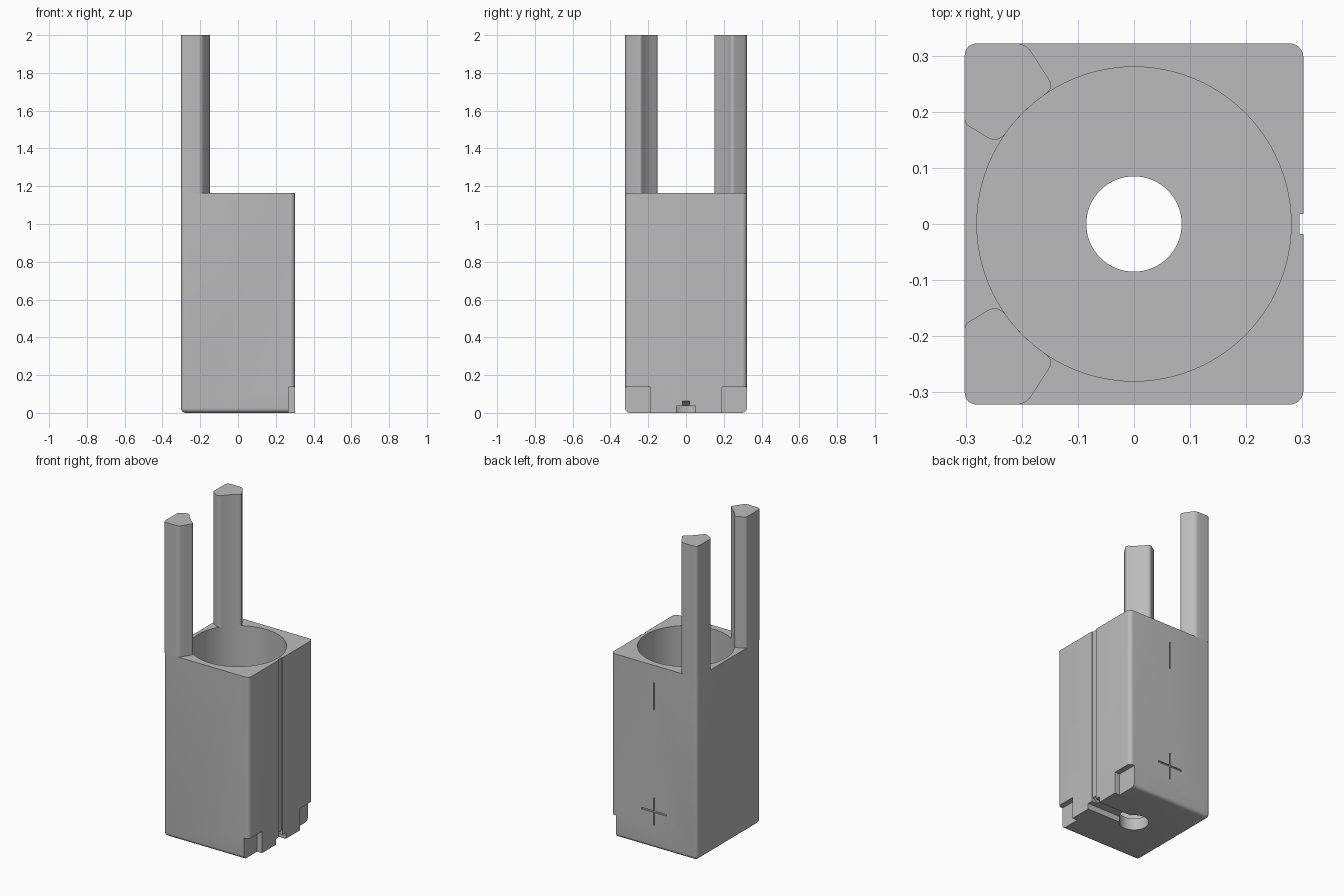
import bpy, bmesh
from math import cos, sin, radians
from mathutils import Vector

cube = bpy.data.objects.get("Cube")
if cube:
    bpy.data.objects.remove(cube, do_unlink=True)

W, D, BODY_H, TOTAL_H = 0.604, 0.644, 1.165, 2.0
BORE_R, HOLE_R, FLOOR, R = 0.28, 0.085, 0.075, 0.025
FACE_X, FACE_Y = W / 2, D / 2

grey = bpy.data.materials.new("plain grey")
grey.use_nodes = True
grey.diffuse_color = (0.5, 0.5, 0.5, 1)
grey.node_tree.nodes["Principled BSDF"].inputs["Base Color"].default_value = grey.diffuse_color


def finish(name, bm):
    bmesh.ops.recalc_face_normals(bm, faces=bm.faces)
    mesh = bpy.data.meshes.new(name)
    bm.to_mesh(mesh)
    bm.free()
    mesh.materials.append(grey)
    ob = bpy.data.objects.new(name, mesh)
    bpy.context.collection.objects.link(ob)
    return ob


def prism(name, points, offset):
    """Extrude a closed outline of 3D points along an offset."""
    bm = bmesh.new()
    face = bm.faces.new([bm.verts.new(p) for p in points])
    out = bmesh.ops.extrude_face_region(bm, geom=[face], use_keep_orig=True)
    bmesh.ops.translate(bm, vec=offset,
                        verts=[g for g in out["geom"] if isinstance(g, bmesh.types.BMVert)])
    return finish(name, bm)


def box(name, x0, x1, y0, y1, z0, z1):
    return prism(name, [(x0, y0, z0), (x1, y0, z0), (x1, y1, z0), (x0, y1, z0)], (0, 0, z1 - z0))


def cylinder(name, r, z0, z1, n=96):
    ring = [(r * cos(radians(360 * i / n)), r * sin(radians(360 * i / n)), z0) for i in range(n)]
    return prism(name, ring, (0, 0, z1 - z0))


def cut(target, cutter):
    mod = target.modifiers.new("cut", "BOOLEAN")
    mod.operation, mod.solver, mod.object = "DIFFERENCE", "EXACT", cutter
    bpy.context.view_layer.objects.active = target
    bpy.ops.object.modifier_apply(modifier=mod.name)
    bpy.data.objects.remove(cutter, do_unlink=True)


def smooth(ob):
    bpy.ops.object.select_all(action="DESELECT")
    ob.select_set(True)
    bpy.context.view_layer.objects.active = ob
    bpy.ops.object.shade_smooth_by_angle(angle=radians(30))


# Body: block with rounded uprights and three rounded lower edges
bm = bmesh.new()
bmesh.ops.create_cube(bm, size=1)
for v in bm.verts:
    v.co = Vector((v.co.x * W, v.co.y * D, (v.co.z + 0.5) * BODY_H))
rounded = []
for e in bm.edges:
    mid = (e.verts[0].co + e.verts[1].co) / 2
    upright = abs(mid.z - BODY_H / 2) < 0.01
    if upright or (mid.z < 0.01 and mid.x < FACE_X - 0.01):
        rounded.append(e)
bmesh.ops.bevel(bm, geom=rounded, offset=R, segments=6, profile=0.5, affect="EDGES")
body = finish("holder_body", bm)

# Cell bore and through hole in the floor
cut(body, cylinder("bore", BORE_R, FLOOR, BODY_H + 0.1))
cut(body, cylinder("floor_hole", HOLE_R, -0.1, FLOOR + 0.1, 64))

# Wire groove up the side, channel under the floor and ramp joining them
cut(body, box("groove", FACE_X - 0.007, 0.4, -0.018, 0.018, 0.03, BODY_H + 0.1))
cut(body, box("channel", 0, 0.4, -0.05, 0.05, -0.1, 0.037))
cut(body, prism("ramp", [(0.255, -0.018, 0.03), (0.31, -0.018, 0.03),
                         (0.31, -0.018, 0.068), (0.285, -0.018, 0.06)], (0, 0.036, 0)))

# Lower corner notches
for s in (-1, 1):
    y0, y1 = sorted((s * 0.19, s * 0.4))
    cut(body, box("notch", 0.267, 0.4, y0, y1, -0.1, 0.138))

# Engraved polarity marks on the back
T, Y0 = 0.005, FACE_Y - 0.007
cut(body, box("minus", -T, T, Y0, 0.4, 0.88, 1.055))
cut(body, box("plus_upright", -T, T, Y0, 0.4, 0.145, 0.32))
cut(body, box("plus_bar", -0.087, 0.087, Y0, 0.4, 0.233 - T, 0.233 + T))
smooth(body)


def rounded_corner(prev, corner, nxt, reach, n=6):
    """Curve points replacing a sharp corner."""
    p, c, q = Vector(prev), Vector(corner), Vector(nxt)
    a, b = c + (p - c).normalized() * reach, c + (q - c).normalized() * reach
    return [a * (1 - t) ** 2 + c * 2 * t * (1 - t) + b * t * t for t in (i / n for i in range(n + 1))]


# Posts: corner pillars whose inner side follows the bore
arc = [(BORE_R * cos(radians(a)), BORE_R * sin(radians(a))) for a in range(125, 146, 4)]
corners = [(-0.245, 0.144), (-FACE_X, 0.179), (-FACE_X, FACE_Y), (-0.193, FACE_Y), (-0.142, 0.243)]
reaches = [0.02, 0.01, R, 0.018, 0.018]
chain = [arc[-1]] + corners + [arc[0]]
outline = []
for i, reach in enumerate(reaches):
    outline += rounded_corner(chain[i], chain[i + 1], chain[i + 2], reach)
outline += [Vector(p) for p in arc]
for name, s in (("front_post", -1), ("back_post", 1)):
    post = prism(name, [(p.x, s * p.y, BODY_H) for p in outline], (0, 0, TOTAL_H - BODY_H))
    smooth(post)
